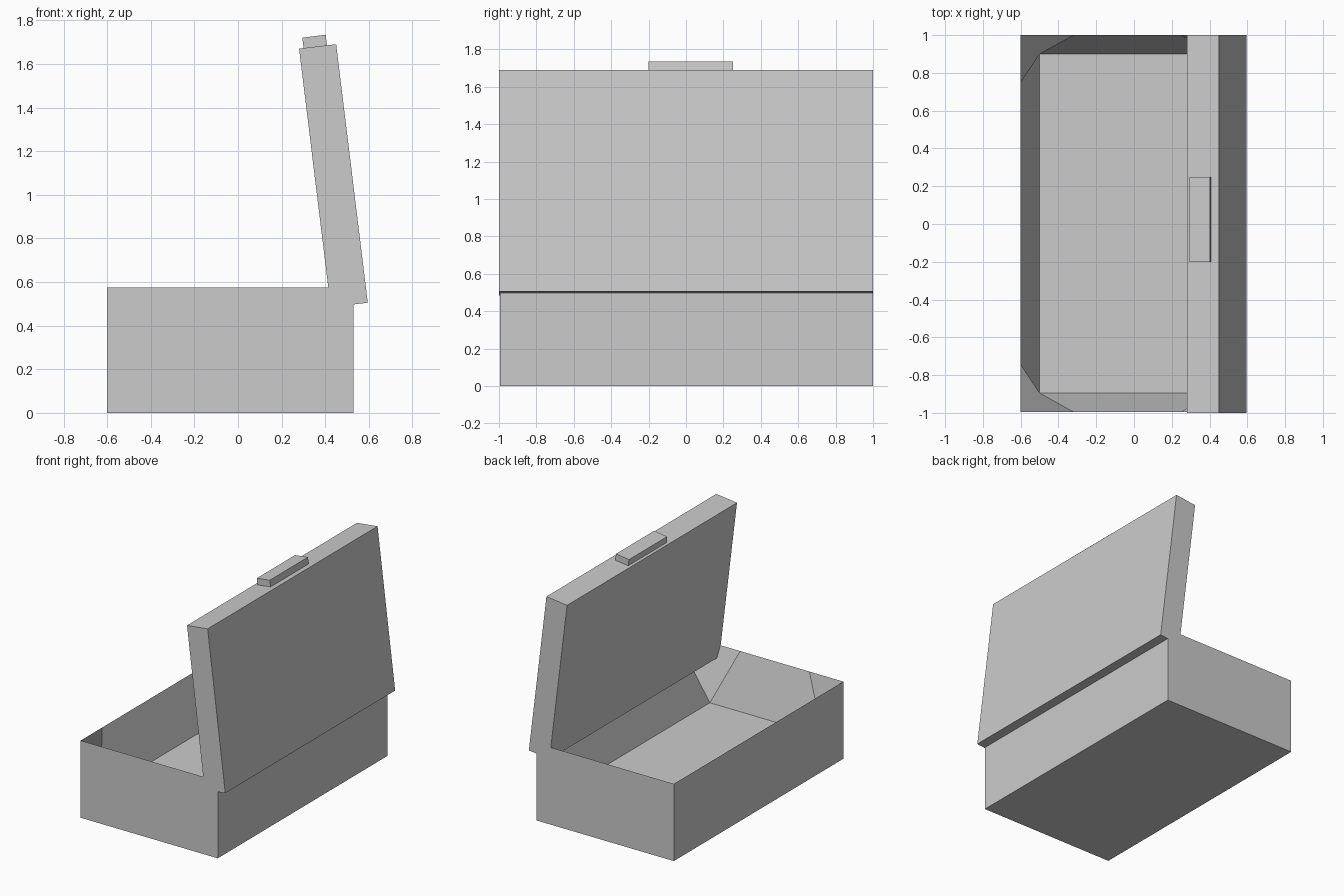
import bpy
import bmesh

cube = bpy.data.objects.get("Cube")
if cube:
    bpy.data.objects.remove(cube, do_unlink=True)

grey = bpy.data.materials.new("plain grey")
grey.use_nodes = True
colour = (0.6, 0.6, 0.6, 1.0)
grey.diffuse_color = colour
grey.node_tree.nodes["Principled BSDF"].inputs["Base Color"].default_value = colour


def finish(bm, name):
    mesh = bpy.data.meshes.new(name)
    bm.to_mesh(mesh)
    bm.free()
    mesh.materials.append(grey)
    obj = bpy.data.objects.new(name, mesh)
    bpy.context.collection.objects.link(obj)
    return obj


def extruded_profile(name, profile, y0, y1):
    """Solid from an (x, z) outline, swept along y."""
    bm = bmesh.new()
    face = bm.faces.new([bm.verts.new((x, y0, z)) for x, z in profile])
    out = bmesh.ops.extrude_face_region(bm, geom=[face])
    verts = [v for v in out["geom"] if isinstance(v, bmesh.types.BMVert)]
    bmesh.ops.translate(bm, verts=verts, vec=(0, y1 - y0, 0))
    bmesh.ops.recalc_face_normals(bm, faces=bm.faces)
    return finish(bm, name)


def build_tray():
    """Open tray with a knife-edge rim, sloping inner walls and corner webs."""
    x0, x1, y0, y1 = -0.6, 0.53, -0.995, 1.0
    rim, floor, slope = 0.575, 0.18, 0.1
    web_x, web_y = 0.28, 0.25
    bm = bmesh.new()
    base, top, inner, after, before = [], [], [], [], []

    # Corners run anticlockwise seen from above
    for i, (x, y) in enumerate([(x0, y0), (x1, y0), (x1, y1), (x0, y1)]):
        sx = 1 if x < 0 else -1
        sy = 1 if y < 0 else -1
        base.append(bm.verts.new((x, y, 0)))
        top.append(bm.verts.new((x, y, rim)))
        inner.append(bm.verts.new((x + sx * slope, y + sy * slope, floor)))
        along_x = bm.verts.new((x + sx * web_x, y, rim))
        along_y = bm.verts.new((x, y + sy * web_y, rim))
        after.append(along_y if i % 2 else along_x)
        before.append(along_x if i % 2 else along_y)

    for i in range(4):
        j = (i + 1) % 4
        # Outer wall and sloping inner wall
        bm.faces.new((top[i], base[i], base[j], top[j], before[j], after[i]))
        bm.faces.new((after[i], before[j], inner[j], inner[i]))
        # Corner web, folded across the corner on alternate corners
        web = [top[i], after[i], inner[i], before[i]]
        bm.faces.new(web[1:] + web[:1] if i % 2 else web)
    bm.faces.new(inner)
    bm.faces.new(base[::-1])
    return finish(bm, "tray")


build_tray()

# Tilted lid and the catch on its upper edge
extruded_profile("lid", [(0.28, 1.67), (0.45, 1.69), (0.595, 0.505), (0.425, 0.485)], -1, 1)
extruded_profile("catch", [(0.295, 1.72), (0.402, 1.734), (0.408, 1.685), (0.301, 1.672)], -0.2, 0.25)
